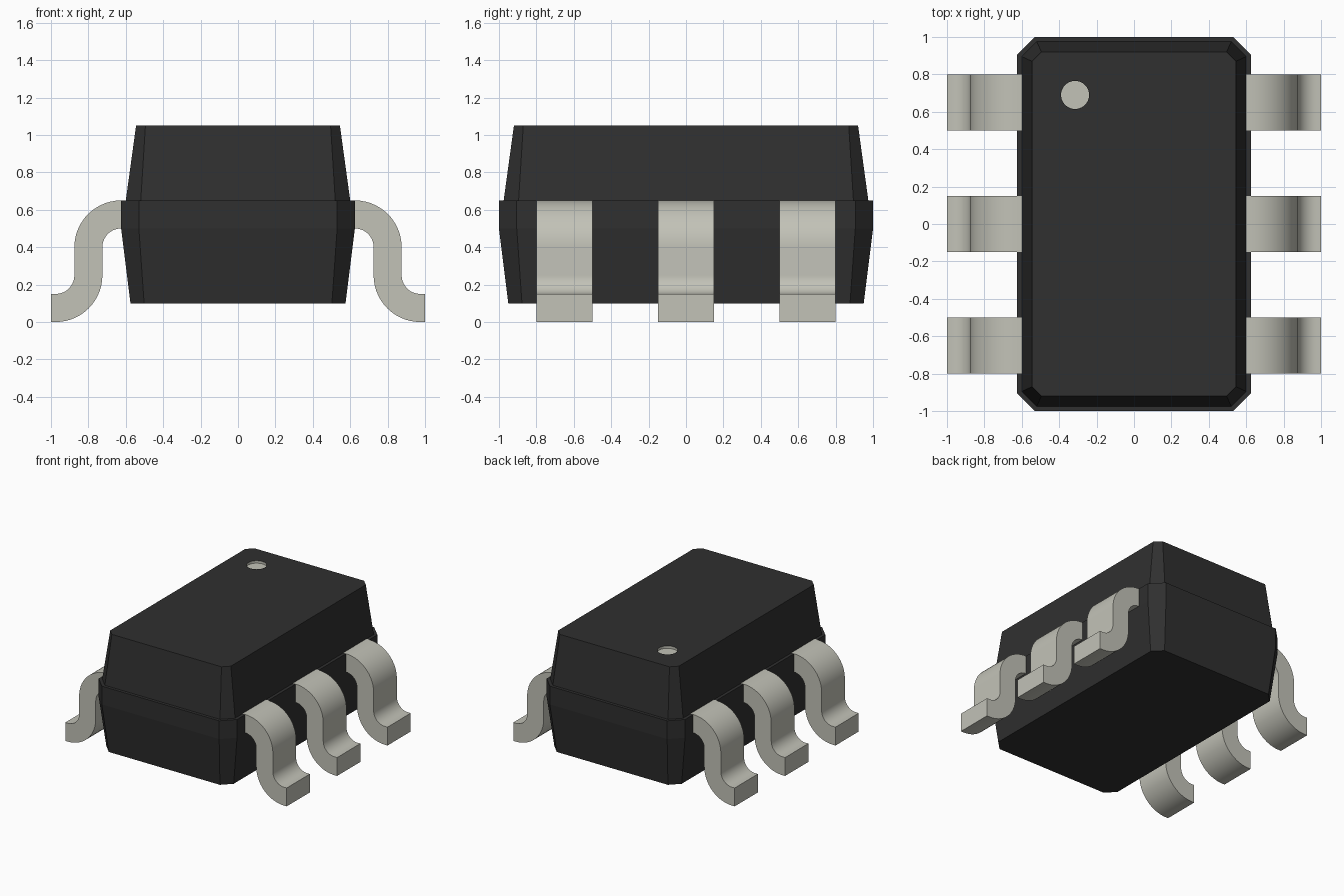
import bpy
import bmesh
import math
from mathutils import Vector

cube = bpy.data.objects.get("Cube")
if cube:
    bpy.data.objects.remove(cube, do_unlink=True)


def make_material(name, color):
    mat = bpy.data.materials.new(name)
    mat.use_nodes = True
    mat.diffuse_color = (*color, 1)
    mat.node_tree.nodes["Principled BSDF"].inputs["Base Color"].default_value = (*color, 1)
    return mat


def make_object(name, bm, *materials):
    bmesh.ops.recalc_face_normals(bm, faces=bm.faces)
    mesh = bpy.data.meshes.new(name)
    bm.to_mesh(mesh)
    bm.free()
    obj = bpy.data.objects.new(name, mesh)
    bpy.context.collection.objects.link(obj)
    for mat in materials:
        mesh.materials.append(mat)
    return obj


def activate(obj):
    bpy.ops.object.select_all(action='DESELECT')
    obj.select_set(True)
    bpy.context.view_layer.objects.active = obj


black = make_material("black_plastic", (0.029, 0.029, 0.029))
metal = make_material("tinned_metal", (0.54, 0.54, 0.475))


# Moulded package: stacked rectangles with cut corners
def octagon(bm, x, y, cut, z):
    corners = [(x, y - cut), (x - cut, y), (cut - x, y), (-x, y - cut),
               (-x, cut - y), (cut - x, -y), (x - cut, -y), (x, cut - y)]
    return [bm.verts.new((px, py, z)) for px, py in corners]


BAND_TOP = 0.649
TOP = 1.05
sections = [(0.575, 0.95, 0.073, 0.1), (0.625, 1.0, 0.095, 0.5),
            (0.625, 1.0, 0.095, BAND_TOP), (0.6, 0.975, 0.08, BAND_TOP),
            (0.545, 0.92, 0.05, TOP)]
bm = bmesh.new()
rings = [octagon(bm, *s) for s in sections]
for low, high in zip(rings, rings[1:]):
    for i in range(len(low)):
        j = (i + 1) % len(low)
        bm.faces.new((low[i], low[j], high[j], high[i]))
bm.faces.new(rings[0])
bm.faces.new(rings[-1])
body = make_object("package_body", bm, black, metal)

# Round recess marking the first pin
MARK = Vector((-0.315, 0.69))
RADIUS = 0.075
DEPTH = 0.02
bpy.ops.mesh.primitive_cylinder_add(vertices=40, radius=RADIUS, depth=2 * DEPTH,
                                    location=(*MARK, TOP))
cutter = bpy.context.object
cutter.name = "marker_cutter"
cutter.hide_render = True
cut_mod = body.modifiers.new("marker_recess", 'BOOLEAN')
cut_mod.operation = 'DIFFERENCE'
cut_mod.solver = 'EXACT'
cut_mod.object = cutter
activate(body)
bpy.ops.object.modifier_apply(modifier=cut_mod.name)
bpy.data.objects.remove(cutter, do_unlink=True)
for face in body.data.polygons:
    near = (face.center.xy - MARK).length < RADIUS * 1.05
    recessed = TOP - 1.1 * DEPTH < face.center.z < TOP - 0.001
    face.material_index = 1 if near and recessed else 0


# Gull-wing leads: an S-shaped profile swept across the lead width
def arc(cx, cz, radius, start, end, steps=14):
    angles = [math.radians(start + (end - start) * i / steps) for i in range(steps + 1)]
    return [(cx + radius * math.cos(a), cz + radius * math.sin(a)) for a in angles]


INNER, OUTER = 0.1, 0.25
upper = (0.625, 0.4)
lower = (0.975, 0.25)
profile = [(0.6, 0.65)] + arc(*upper, OUTER, 90, 0) + arc(*lower, INNER, 180, 270)
profile += [(1.0, 0.15), (1.0, 0.0)]
profile += arc(*lower, OUTER, 270, 180) + arc(*upper, INNER, 0, 90) + [(0.6, 0.5)]


def make_lead(name, side, y, width=0.3):
    bm = bmesh.new()
    verts = [bm.verts.new((side * x, y - width / 2, z)) for x, z in profile]
    cap = bm.faces.new(verts)
    sweep = bmesh.ops.extrude_face_region(bm, geom=[cap], use_keep_orig=True)
    moved = [v for v in sweep["geom"] if isinstance(v, bmesh.types.BMVert)]
    bmesh.ops.translate(bm, verts=moved, vec=(0, width, 0))
    lead = make_object(name, bm, metal)
    activate(lead)
    bpy.ops.object.shade_smooth_by_angle(angle=math.radians(30))


for side_name, side in (("left", 1), ("right", -1)):
    for row, y in (("front", -0.65), ("middle", 0), ("back", 0.65)):
        make_lead(f"{side_name}_{row}_lead", side, y)
